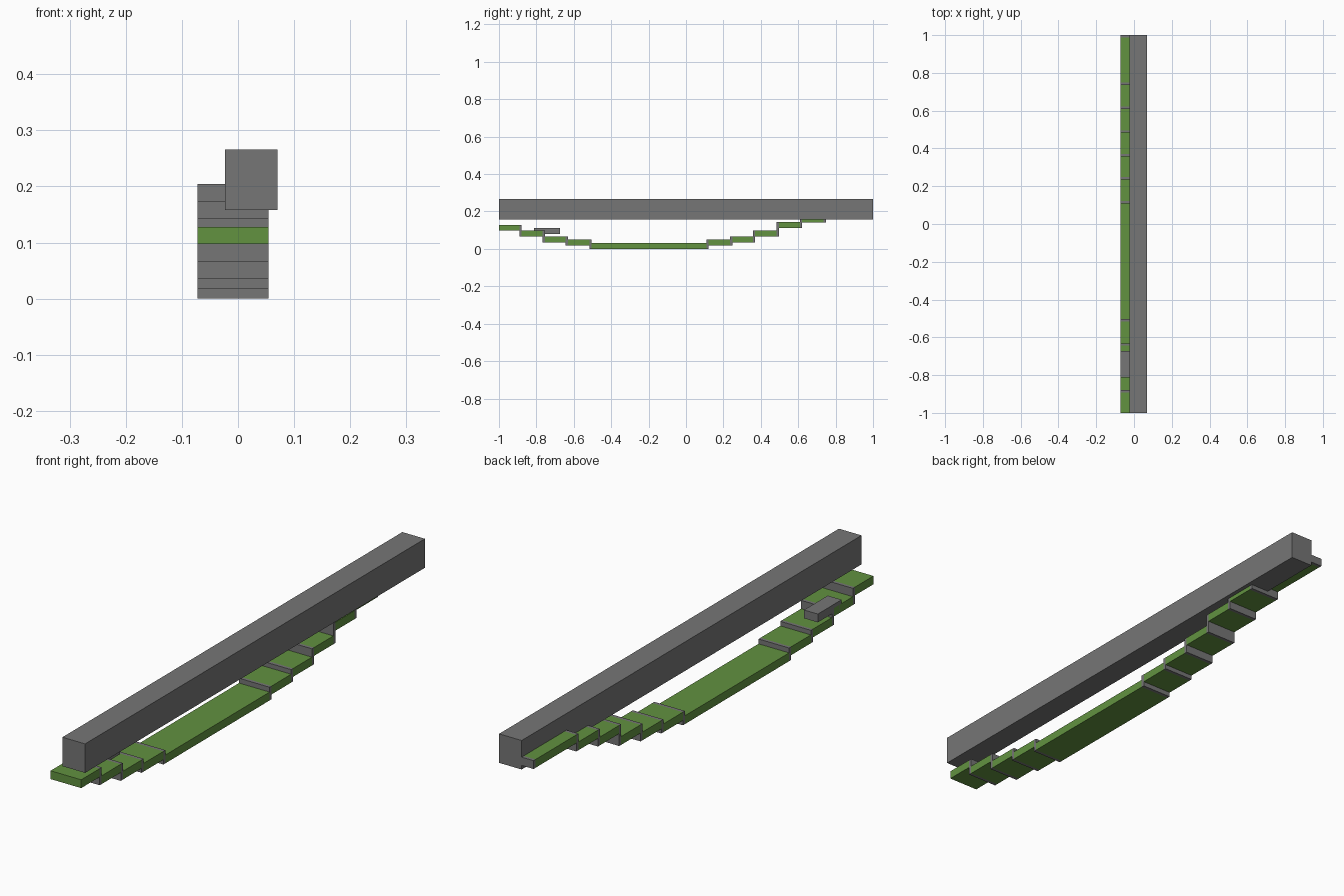
import bpy

cube = bpy.data.objects.get("Cube")
if cube:
    bpy.data.objects.remove(cube, do_unlink=True)


def material(name, color):
    m = bpy.data.materials.new(name)
    m.use_nodes = True
    m.diffuse_color = (*color, 1)
    m.node_tree.nodes["Principled BSDF"].inputs["Base Color"].default_value = (*color, 1)
    return m


gray = material("stone gray", (0.18, 0.18, 0.18))
green = material("grass green", (0.122, 0.287, 0.051))


def box(name, x, y, z, mat):
    """Box spanning the given (low, high) pairs."""
    bpy.ops.mesh.primitive_cube_add(size=1, location=[sum(p) / 2 for p in (x, y, z)])
    ob = bpy.context.object
    ob.name = name
    ob.scale = [p[1] - p[0] for p in (x, y, z)]
    bpy.ops.object.transform_apply(location=False, rotation=False, scale=True)
    ob.data.materials.append(mat)
    return ob


# Long straight beam
box("beam", (-0.023, 0.07), (-1, 1), (0.158, 0.266), gray)

# Stepped path: end position of each tread and its underside height
WIDTH = (-0.072, 0.054)
THICK = 0.031
RISER = 0.006  # half thickness
ends = [-0.885, -0.761, -0.638, -0.51, 0.115, 0.242, 0.364, 0.49, 0.615, 0.742, 0.994]
lows = [0.097, 0.066, 0.035, 0.018, 0, 0.018, 0.035, 0.066, 0.112, 0.142, 0.173]

start = -1
for i, (end, low) in enumerate(zip(ends, lows)):
    box(f"tread_{i}", WIDTH, (start, end - RISER), (low, low + THICK), green)
    # Riser closing the step to the following tread
    following = lows[min(i + 1, len(lows) - 1)]
    box(f"riser_{i}", WIDTH, (end - RISER, end + RISER),
        (min(low, following), max(low, following) + THICK), gray)
    start = end + RISER

# Small loose block resting on the path
box("small_block", (-0.072, -0.015), (-0.813, -0.673), (0.08, 0.111), gray)
